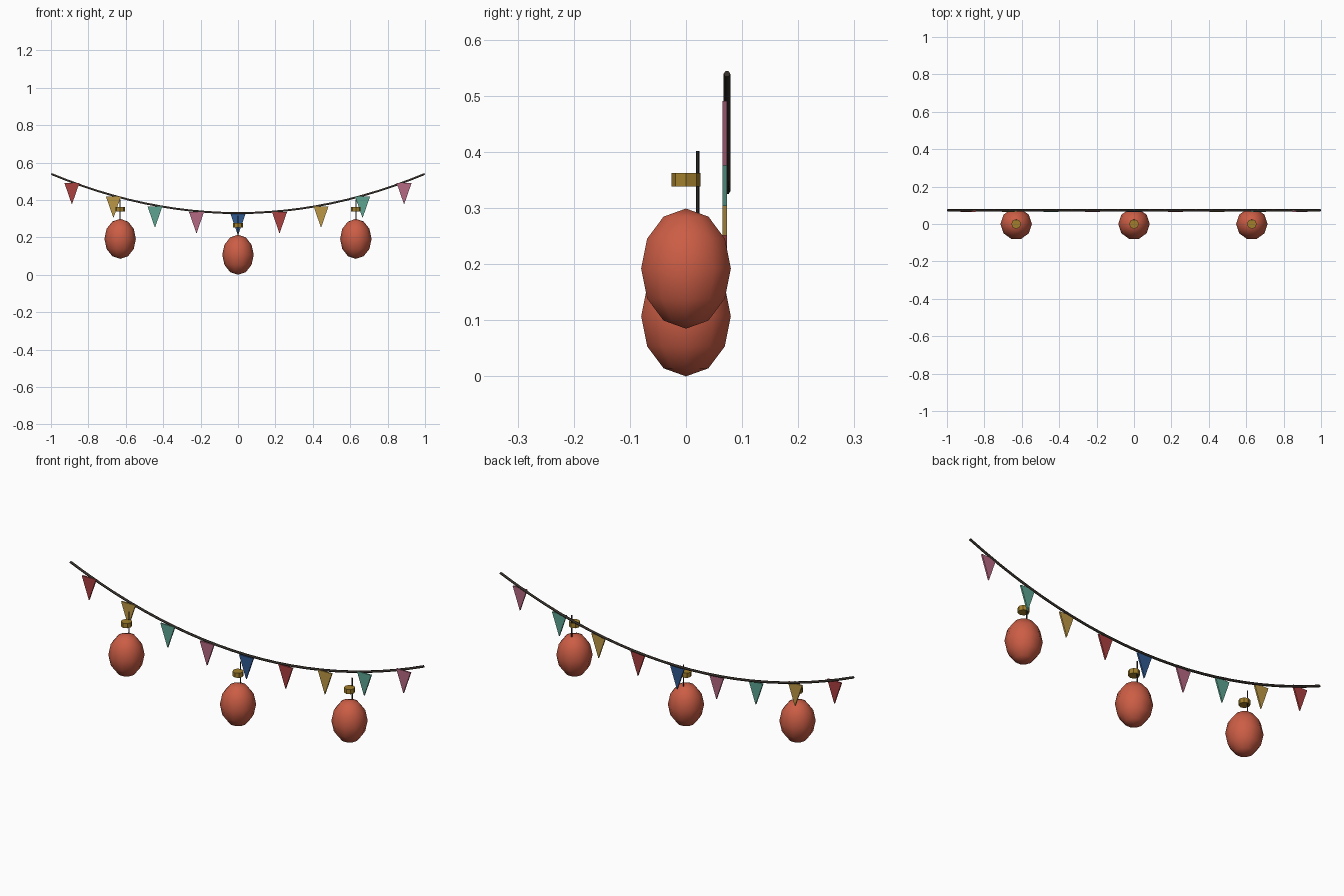
import bpy, bmesh, math
from mathutils import Matrix

if "Cube" in bpy.data.objects:
    bpy.data.objects.remove(bpy.data.objects["Cube"])


def material(name, rgb):
    m = bpy.data.materials.new(name)
    m.diffuse_color = (*rgb, 1)
    m.use_nodes = True
    m.node_tree.nodes["Principled BSDF"].inputs["Base Color"].default_value = m.diffuse_color
    return m


ROPE = material("dark_rope", (0.035, 0.028, 0.022))
PAPER = material("orange_paper", (0.60, 0.11, 0.06))
BRASS = material("brass", (0.36, 0.21, 0.025))
FLAGS = [material("flag_" + n, c) for n, c in (
    ("red", (0.40, 0.05, 0.05)), ("yellow", (0.50, 0.31, 0.06)),
    ("teal", (0.11, 0.37, 0.28)), ("pink", (0.46, 0.14, 0.22)),
    ("blue", (0.03, 0.10, 0.28)))]


def add_object(name, bm, mat, smooth=False):
    bmesh.ops.recalc_face_normals(bm, faces=bm.faces)
    for f in bm.faces:
        f.smooth = smooth
    me = bpy.data.meshes.new(name)
    bm.to_mesh(me)
    bm.free()
    me.materials.append(mat)
    ob = bpy.data.objects.new(name, me)
    bpy.context.collection.objects.link(ob)
    return ob


def cylinder(name, x, y, z0, z1, r, sides, mat):
    bm = bmesh.new()
    bmesh.ops.create_cone(bm, cap_ends=True, segments=sides, radius1=r, radius2=r,
                          depth=z1 - z0,
                          matrix=Matrix.Translation((x, y, (z0 + z1) / 2)))
    return add_object(name, bm, mat)


def sag(x):
    return 0.33 + 0.21 * x * x


# sagging rope: a ring of points swept along the parabola
bm = bmesh.new()
STEPS, SIDES, RAD, ROPE_Y = 24, 6, 0.006, 0.073
rings = []
for i in range(STEPS + 1):
    x = 0.9975 * (2 * i / STEPS - 1)
    slope = math.atan(0.42 * x)
    ring = []
    for k in range(SIDES):
        a = 2 * math.pi * k / SIDES
        up = RAD * math.sin(a)
        ring.append(bm.verts.new((x - up * math.sin(slope), ROPE_Y + RAD * math.cos(a),
                                  sag(x) + up * math.cos(slope))))
    rings.append(ring)
for a, b in zip(rings, rings[1:]):
    for k in range(SIDES):
        n = (k + 1) % SIDES
        bm.faces.new((a[k], a[n], b[n], b[k]))
bm.faces.new(rings[0])
bm.faces.new(rings[-1])
add_object("rope", bm, ROPE, True)
bpy.context.view_layer.objects.active = bpy.data.objects["rope"]
bpy.data.objects["rope"].select_set(True)
bpy.ops.object.shade_smooth_by_angle(angle=math.radians(65))

# triangular pennants
for i in range(9):
    x = (i - 4) * 0.222
    top = sag(x) - 0.005
    bm = bmesh.new()
    front, back = [[bm.verts.new((x + dx, y, top + dz))
                    for dx, dz in ((-0.04, 0), (0.04, 0), (0, -0.115))]
                   for y in (0.065, 0.073)]
    bm.faces.new(front)
    bm.faces.new(back)
    for k in range(3):
        n = (k + 1) % 3
        bm.faces.new((front[k], front[n], back[n], back[k]))
    add_object(f"pennant_{i + 1}", bm, FLAGS[i % 5])

# paper lanterns with brass cap and hanging wire
for i, x in enumerate((-0.63, 0, 0.63)):
    z = 0.107 if x == 0 else 0.192
    bm = bmesh.new()
    bmesh.ops.create_uvsphere(bm, u_segments=10, v_segments=6, radius=1)
    # turn so that corners point along x
    far = max(bm.verts, key=lambda v: round(v.co.x ** 2 + v.co.y ** 2, 4)).co
    turn = Matrix.Rotation(-math.atan2(far.y, far.x), 4, 'Z')
    bm.transform(Matrix.Translation((x, 0, z)) @ Matrix.Diagonal((0.084, 0.084, 0.107, 1)) @ turn)
    add_object(f"lantern_{i + 1}", bm, PAPER, True)
    cylinder(f"lantern_cap_{i + 1}", x, 0, z + 0.146, z + 0.170, 0.026, 8, BRASS)
    cylinder(f"lantern_wire_{i + 1}", x, 0.021, z + 0.08, z + 0.210, 0.003, 6, ROPE)
